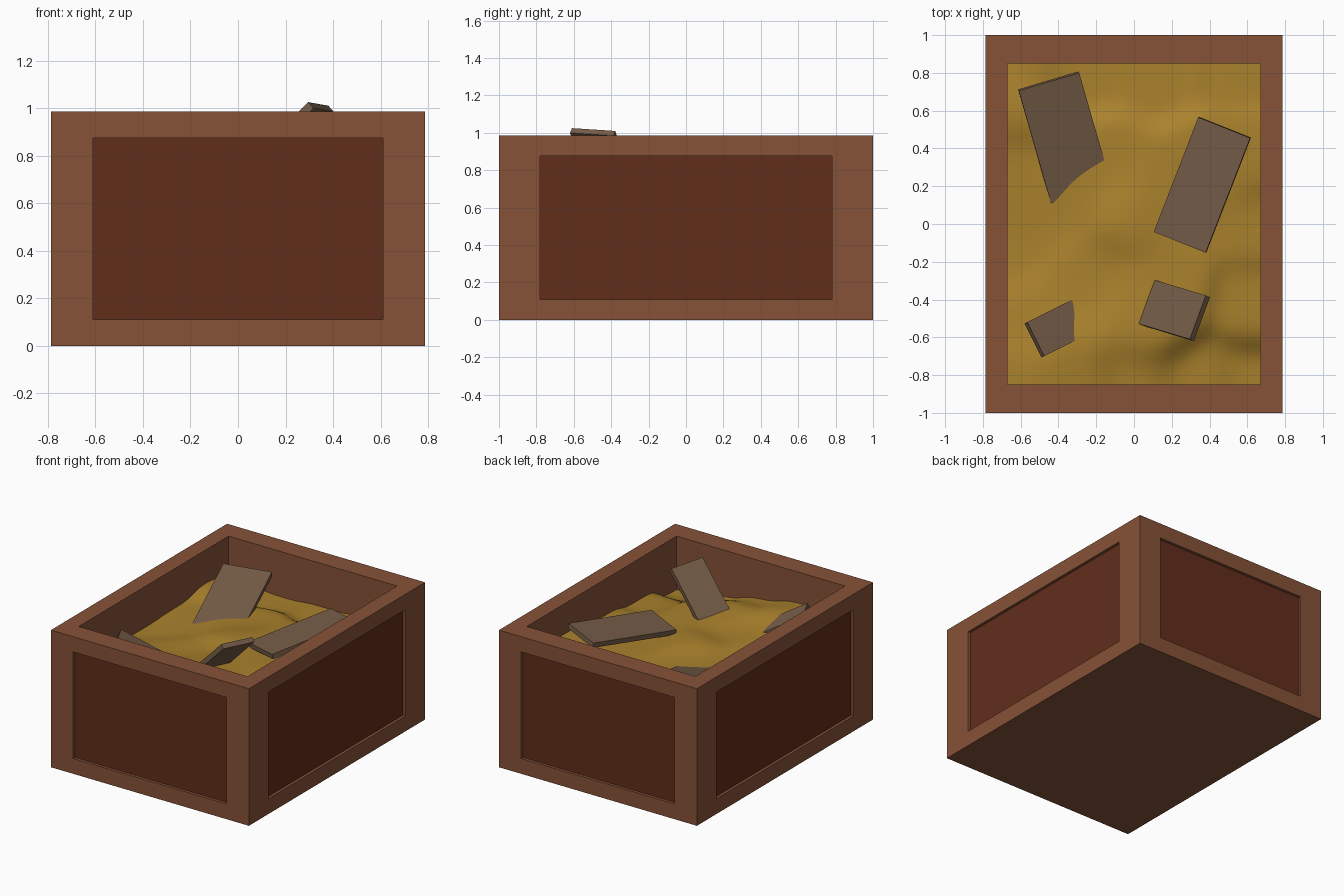
import bpy, bmesh, math
from mathutils import Vector

if "Cube" in bpy.data.objects:
    bpy.data.objects.remove(bpy.data.objects["Cube"])


def material(name, rgb):
    m = bpy.data.materials.new(name)
    m.diffuse_color = (*rgb, 1)
    m.use_nodes = True
    m.node_tree.nodes["Principled BSDF"].inputs["Base Color"].default_value = m.diffuse_color
    return m


FRAME = material("frame_wood", (0.24, 0.085, 0.04))
PANEL = material("panel_wood", (0.12, 0.027, 0.011))
FILL = material("golden_fill", (0.40, 0.22, 0.025))
BOARD = material("board_wood", (0.18, 0.11, 0.065))


def finish(name, bm, mats):
    bmesh.ops.recalc_face_normals(bm, faces=bm.faces)
    me = bpy.data.meshes.new(name)
    bm.to_mesh(me)
    bm.free()
    ob = bpy.data.objects.new(name, me)
    bpy.context.collection.objects.link(ob)
    for m in mats:
        me.materials.append(m)
    return ob


# Crate: box with recessed side panels and an open top
HX, HY, H = 0.787, 1.0, 0.985
bm = bmesh.new()
bmesh.ops.create_cube(bm, size=2)
for v in bm.verts:
    v.co = Vector((v.co.x * HX, v.co.y * HY, (v.co.z + 1) * H / 2))
bm.normal_update()


def inset_to(face, x, y, z0, z1):
    # inset a face and place its corners on the given box
    bmesh.ops.inset_individual(bm, faces=[face], thickness=0.05)
    for v in face.verts:
        v.co = Vector((math.copysign(x, v.co.x), math.copysign(y, v.co.y),
                       z1 if v.co.z > H / 2 else z0))


def push(face, offset):
    # sink the inset face with straight walls
    bmesh.ops.inset_individual(bm, faces=[face], thickness=0.01)
    outer = []
    for loop in face.loops:
        v = loop.vert
        other = [e.other_vert(v) for e in v.link_edges if e not in face.edges]
        outer.append((v, other[0].co.copy()))
    for v, co in outer:
        v.co = co + offset


R = 0.02
for f in list(bm.faces):
    n = f.normal.copy()
    if n.z < -0.5:
        continue
    if n.z > 0.5:
        inset_to(f, 0.67, 0.85, H, H)
        push(f, Vector((0, 0, 0.1 - H)))
    else:
        if abs(n.y) > 0.5:
            inset_to(f, 0.61, HY, 0.11, 0.875)
        else:
            inset_to(f, HX, 0.78, 0.11, 0.875)
        push(f, -n * R)
        f.material_index = 1
finish("crate", bm, [FRAME, PANEL])

# Fill: soft uneven heap blended from a few height samples
SAMPLES = [
    (-.67, -.18, .69), (-.67, .3, .70), (-.67, .62, .75), (-.62, .85, .71),
    (-.3, .85, .66), (.14, .85, .675), (.6, .85, .74), (.67, .35, .77),
    (.67, 0, .725), (.67, -.44, .69), (.65, -.85, .60), (.3, -.85, .65),
    (0, -.85, .71), (-.3, -.85, .76), (-.67, -.8, .77), (-.35, -.64, .79),
    (-.32, -.4, .725), (.045, -.54, .77), (.075, -.43, .743), (.145, -.305, .74),
    (-.15, .285, .727), (-.28, .2, .72), (-.435, .075, .695), (-.05, .03, .77),
    (.2, .1, .73), (.4, .3, .74), (-.2, -.25, .72), (-.55, -.5, .73)]


def height(x, y):
    s = t = 0
    for px, py, pz in SAMPLES:
        w = math.exp(-((x - px) ** 2 + (y - py) ** 2) / 0.028)
        s += w * pz
        t += w
    return s / t


bm = bmesh.new()
bmesh.ops.create_grid(bm, x_segments=44, y_segments=56, size=1)
for v in bm.verts:
    x, y = v.co.x * 0.67, v.co.y * 0.85
    v.co = Vector((x, y, height(x, y)))
for f in bm.faces:
    f.smooth = True
finish("golden_fill", bm, [FILL])


# Boards: a top edge a-b, a downhill direction and a length
def board(name, a, b, down, length, thick=0.035):
    a, b = Vector(a), Vector(b)
    across = (b - a).normalized()
    d = Vector(down)
    d = (d - across * d.dot(across)).normalized()
    n = across.cross(d).normalized()
    if n.z < 0:
        n = -n
    bm = bmesh.new()
    top = [bm.verts.new(p) for p in (a, b, b + d * length, a + d * length)]
    low = [bm.verts.new(v.co - n * thick) for v in top]
    bm.faces.new(top)
    bm.faces.new(low[::-1])
    for i in range(4):
        j = (i + 1) % 4
        bm.faces.new((top[j], top[i], low[i], low[j]))
    finish(name, bm, [BOARD])


board("back_left_board", (-.61, .705, .86), (-.29, .80, .848), (.17, -.63, -.165), 0.78)
board("right_board", (.34, .565, .845), (.615, .455, .872), (-.237, -.602, -.073), 0.655)
board("front_right_board", (.295, -.61, 1.025), (.38, -.378, 1.01), (-.25, .08, -.25), 0.6)
board("front_left_board", (-.565, -.52, .868), (-.475, -.70, .868), (.25, .125, -.145), 0.5)
